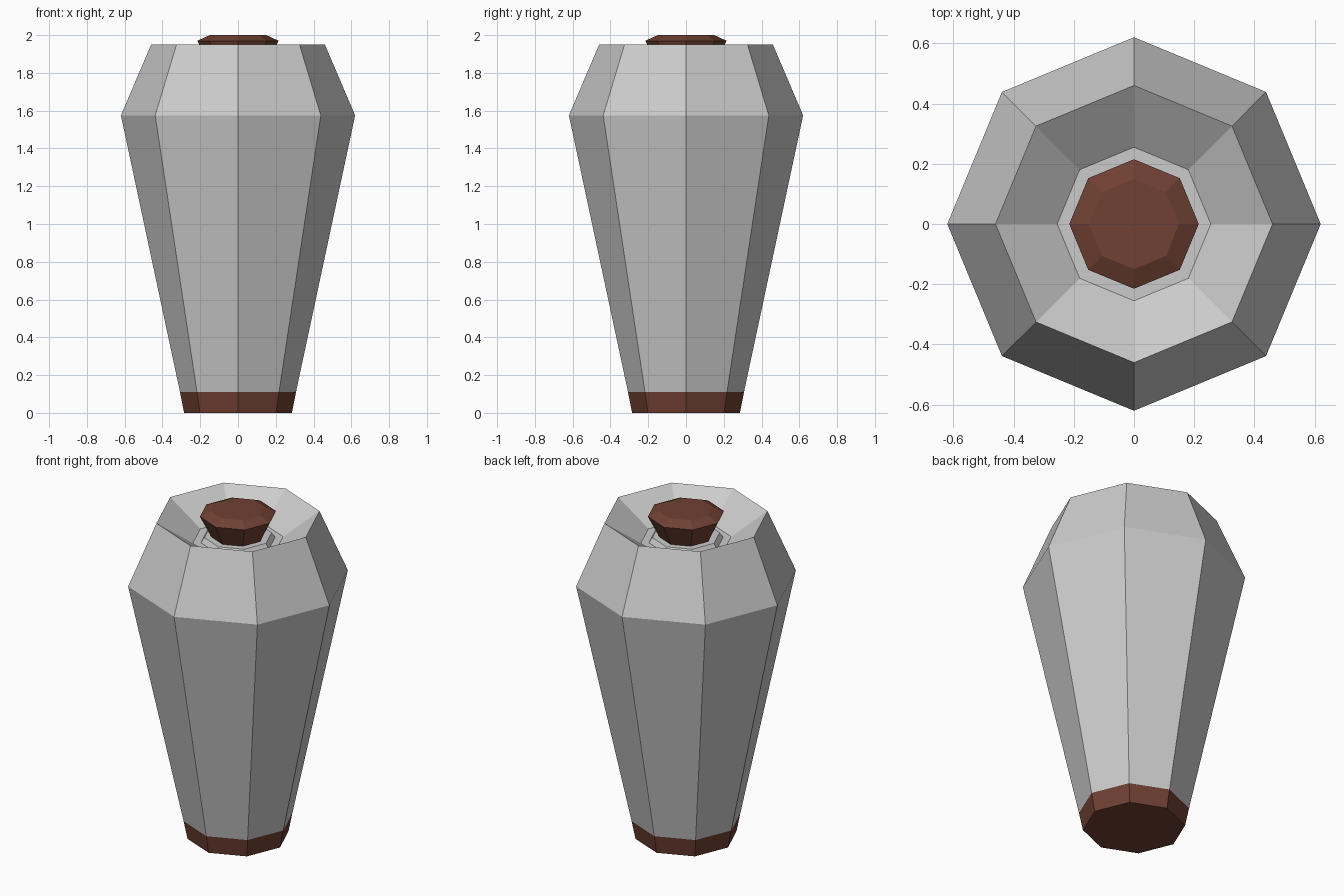
import bpy, bmesh
from math import cos, sin, pi

if "Cube" in bpy.data.objects:
    bpy.data.objects.remove(bpy.data.objects["Cube"])

SIDES = 8

def lathe(name, profile, color=None):
    """Spin a (radius, z) profile into a capped eight-sided solid."""
    bm = bmesh.new()
    rings = [[bm.verts.new((r * cos(2 * pi * i / SIDES), r * sin(2 * pi * i / SIDES), z))
              for i in range(SIDES)] for r, z in profile]
    for a, b in zip(rings, rings[1:]):
        for i in range(SIDES):
            j = (i + 1) % SIDES
            bm.faces.new((a[i], a[j], b[j], b[i]))
    bm.faces.new(rings[0][::-1])
    bm.faces.new(rings[-1])
    mesh = bpy.data.meshes.new(name)
    bm.to_mesh(mesh)
    bm.free()
    obj = bpy.data.objects.new(name, mesh)
    bpy.context.collection.objects.link(obj)
    if color:
        mesh.materials.append(color)
    return obj

brown = bpy.data.materials.new("brown")
brown.diffuse_color = (0.16, 0.052, 0.033, 1)
brown.use_nodes = True
brown.node_tree.nodes["Principled BSDF"].inputs["Base Color"].default_value = brown.diffuse_color

# Foot band
lathe("foot", [(0.285, 0), (0.307, 0.11)], brown)

# Body with sunken shoulder and low neck ring
lathe("jar_body", [(0.307, 0.11), (0.62, 1.575), (0.46, 1.95), (0.255, 1.81),
                   (0.21, 1.81), (0.19, 1.84)])

# Flared stopper with bevelled top
lathe("stopper", [(0.15, 1.84), (0.215, 1.97), (0.15, 2.0)], brown)
